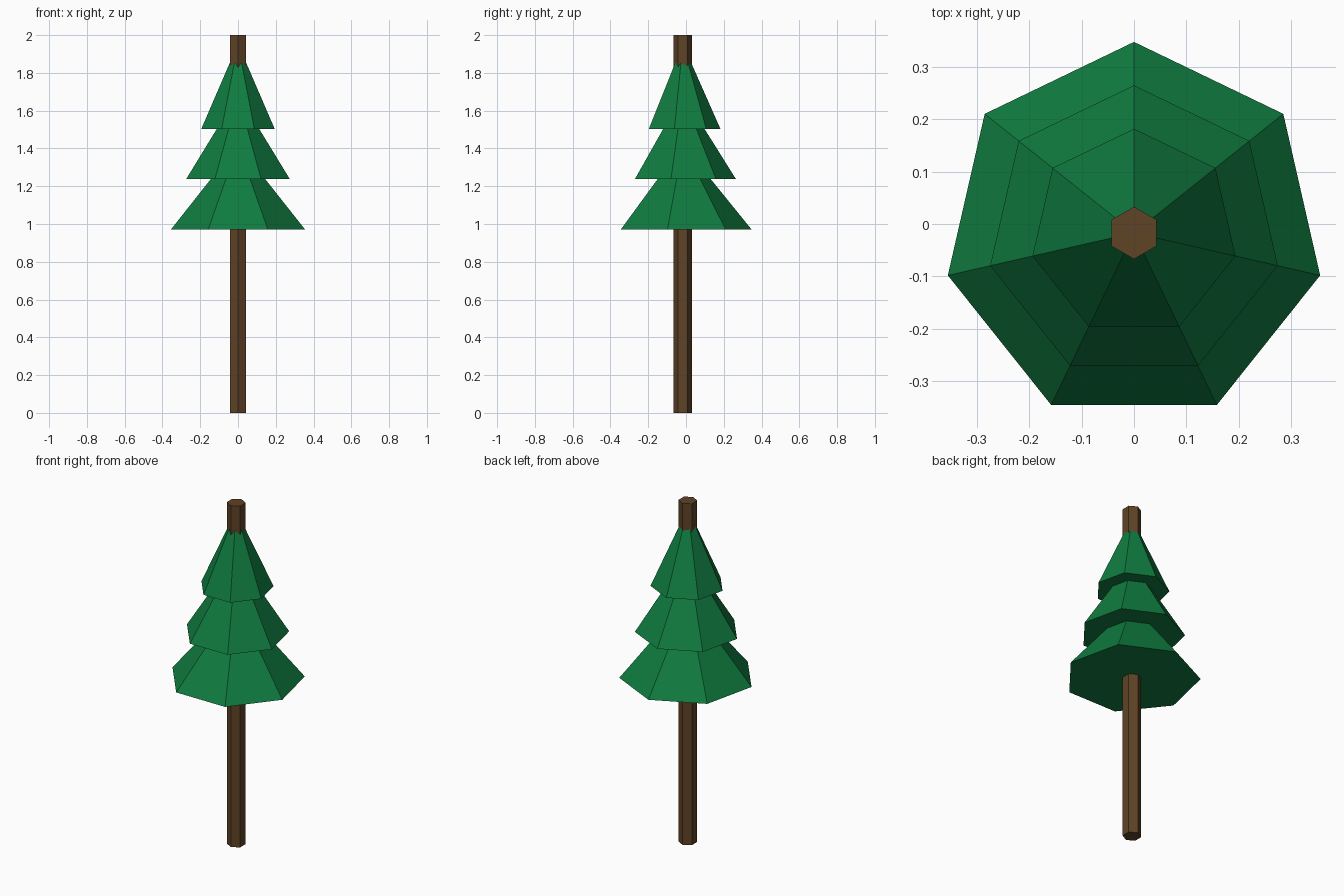
import bpy
import math

cube = bpy.data.objects.get("Cube")
if cube:
    bpy.data.objects.remove(cube, do_unlink=True)

CENTRE_Y = -0.017


def make_material(name, colour):
    mat = bpy.data.materials.new(name)
    mat.use_nodes = True
    mat.diffuse_color = colour
    mat.node_tree.nodes["Principled BSDF"].inputs["Base Color"].default_value = colour
    return mat


def add_cone(name, sides, r_bottom, r_top, z_bottom, z_top, mat):
    """Flat-sided cone or prism with one corner pointing to the back."""
    bpy.ops.mesh.primitive_cone_add(
        vertices=sides, radius1=r_bottom, radius2=r_top, depth=z_top - z_bottom,
        location=(0, CENTRE_Y, (z_bottom + z_top) / 2))
    obj = bpy.context.object
    obj.name = name
    # Turn the corner nearest the back exactly onto +y
    corner = max((v.co for v in obj.data.vertices if v.co.z < 0), key=lambda c: c.y)
    obj.rotation_euler.z = math.pi / 2 - math.atan2(corner.y, corner.x)
    obj.data.materials.append(mat)
    return obj


bark = make_material("bark brown", (0.115, 0.056, 0.019, 1))
needles = make_material("needle green", (0.005, 0.2, 0.051, 1))

# Six-sided trunk running the full height
add_cone("trunk", 6, 0.05, 0.05, 0, 2, bark)

# Three seven-sided foliage tiers, shrinking upwards
tiers = [("lower_foliage", 0.365, 0.97),
         ("middle_foliage", 0.282, 1.237),
         ("upper_foliage", 0.199, 1.504)]
for name, radius, z in tiers:
    add_cone(name, 7, radius, 0, z, z + 0.45, needles)
